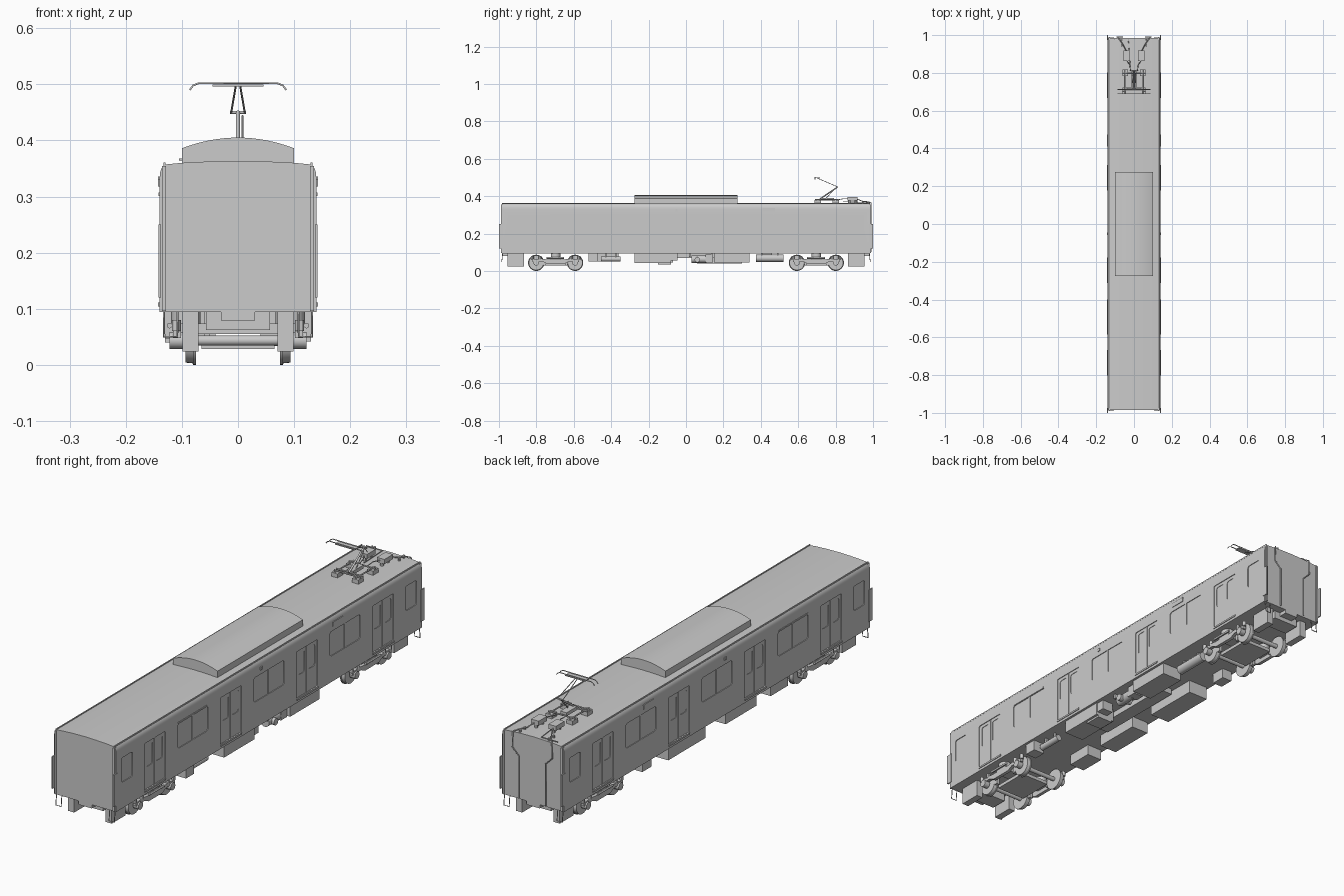
import bpy, bmesh, math
from mathutils import Vector


def finish(name, bm):
    bmesh.ops.recalc_face_normals(bm, faces=bm.faces)
    me = bpy.data.meshes.new(name)
    bm.to_mesh(me)
    bm.free()
    ob = bpy.data.objects.new(name, me)
    bpy.context.collection.objects.link(ob)
    return ob


def add_prism(bm, pts, axis, a, b):
    """Extrude a profile: (y,z) points along x, or (x,z) points along y."""
    def place(p, t):
        return (t, p[0], p[1]) if axis == 'x' else (p[0], t, p[1])
    lo = [bm.verts.new(place(p, a)) for p in pts]
    hi = [bm.verts.new(place(p, b)) for p in pts]
    n = len(pts)
    bm.faces.new(lo)
    bm.faces.new(hi[::-1])
    for i in range(n):
        bm.faces.new((lo[i], hi[i], hi[(i + 1) % n], lo[(i + 1) % n]))


def prism(name, pts, axis, a, b):
    bm = bmesh.new()
    add_prism(bm, pts, axis, a, b)
    return finish(name, bm)


def box(name, x0, x1, y0, y1, z0, z1):
    return prism(name, [(x0, z0), (x1, z0), (x1, z1), (x0, z1)], 'y', y0, y1)


def rod(name, p, q, r, r2=None, n=20):
    p, q = Vector(p), Vector(q)
    bm = bmesh.new()
    bmesh.ops.create_cone(bm, cap_ends=True, segments=n, radius1=r,
                          radius2=r if r2 is None else r2, depth=(q - p).length)
    ob = finish(name, bm)
    ob.location = (p + q) / 2
    ob.rotation_euler = (q - p).to_track_quat('Z', 'Y').to_euler()
    return ob


def tube(name, pts, r):
    cu = bpy.data.curves.new(name, 'CURVE')
    cu.dimensions = '3D'
    cu.bevel_depth, cu.bevel_resolution, cu.use_fill_caps = r, 1, True
    sp = cu.splines.new('POLY')
    sp.points.add(len(pts) - 1)
    for s, p in zip(sp.points, pts):
        s.co = (*p, 1)
    ob = bpy.data.objects.new(name, cu)
    bpy.context.collection.objects.link(ob)


def rrect(cy, cz, w, h, r=0.01):
    pts = []
    for k, (sy, sz) in enumerate([(1, 1), (-1, 1), (-1, -1), (1, -1)]):
        for j in range(4):
            a = math.radians(90 * k + 30 * j)
            pts.append((cy + sy * (w / 2 - r) + r * math.cos(a),
                        cz + sz * (h / 2 - r) + r * math.sin(a)))
    return pts


def carve(ob, shapes, depth):
    """Recess outlines into both sides of the body."""
    bm = bmesh.new()
    for pts in shapes:
        for s in (-1, 1):
            add_prism(bm, pts, 'x', s * (W - depth), s * (W + 0.02))
    cutter = finish('cutter', bm)
    cutter.hide_render = True
    mod = ob.modifiers.new('carve', 'BOOLEAN')
    mod.operation, mod.solver, mod.object = 'DIFFERENCE', 'EXACT', cutter
    dg = bpy.context.evaluated_depsgraph_get()
    me = bpy.data.meshes.new_from_object(ob.evaluated_get(dg))
    ob.modifiers.clear()
    ob.data = me
    bpy.data.objects.remove(cutter)


# Body shell with shallow arched roof
W, L = 0.14, 0.985
half = [(W, 0.094), (W, 0.328), (0.139, 0.342), (0.136, 0.351), (0.131, 0.357),
        (0.10, 0.360), (0.05, 0.3625)]
body = prism('body', half + [(0, 0.3635)] + [(-x, z) for x, z in half[::-1]], 'y', -L, L)
doors = [-0.735, -0.245, 0.245, 0.735]
shapes = [rrect(y, 0.207, 0.136, 0.19, 0.006) for y in doors]
shapes += [rrect(y, 0.25, 0.195, 0.1) for y in (-0.49, 0, 0.49)]
shapes += [rrect(y, 0.25, 0.072, 0.1) for y in (-0.915, 0.915)]
carve(body, shapes, 0.003)
carve(body, [rrect(y + s * 0.033, 0.245, 0.042, 0.088, 0.008) for y in doors for s in (-1, 1)], 0.005)

for s in (-1, 1):
    def side(name, a, b, y0, y1, z0, z1):
        box(name, min(s * a, s * b), max(s * a, s * b), y0, y1, z0, z1)
    # Door seams, window mullions, signs, gutters
    for y in doors:
        side('door_seam', 0.136, 0.139, y - 0.002, y + 0.002, 0.112, 0.302)
        side('door_step', 0.139, 0.143, y - 0.068, y + 0.068, 0.104, 0.111)
    for y in (-0.49, 0, 0.49):
        side('window_mullion', 0.136, 0.1395, y - 0.004, y + 0.004, 0.20, 0.30)
    side('destination_sign', 0.135, 0.1425, 0.41, 0.475, 0.318, 0.336)
    side('window_hood', 0.138, 0.142, -0.585, -0.40, 0.301, 0.307)
    side('side_lamp', 0.135, 0.143, -0.057, -0.046, 0.318, 0.33)
    side('roof_gutter', 0.129, 0.133, -L, L, 0.355, 0.3605)
    for e in (-1, 1):
        # Gap guards, corner steps, end posts
        y0, y1 = sorted((e * 0.975, e * 1.0))
        side('gap_guard', 0.137, 0.142, y0, y1, 0.12, 0.25)
        y0, y1 = sorted((e * 0.975, e * 0.99))
        side('corner_pillar', 0.128, 0.135, y0, y1, 0.096, 0.354)
        tube('corner_step', [(s * 0.132, e * 0.98, 0.096), (s * 0.132, e * 0.985, 0.05),
                             (s * 0.108, e * 0.985, 0.05), (s * 0.108, e * 0.98, 0.096)], 0.002)
        y0, y1 = sorted((e * 0.865, e * 0.955))
        side('end_post', 0.07, 0.099, y0, y1, 0.024, 0.095)

# Couplers at both ends
for e in (-1, 1):
    y0, y1 = sorted((e * 0.88, e * 0.95))
    box('coupler_pocket', -0.057, 0.057, y0, y1, 0.062, 0.095)
    y0, y1 = sorted((e * 0.94, e * 0.985))
    box('coupler_head', -0.03, 0.03, y0, y1, 0.079, 0.095)

# Arched roof cooling unit
arc = [(0.10 - 0.2 * i / 16, 0.405 - 0.019 * (1 - i / 8) ** 2) for i in range(17)]
prism('cooling_unit', [(-0.10, 0.358), (0.10, 0.358)] + arc, 'y', -0.275, 0.275)

# Bogies
frame = [(-0.125, 0.048), (-0.125, 0.062), (-0.08, 0.066), (-0.05, 0.062), (0.05, 0.062),
         (0.08, 0.066), (0.125, 0.062), (0.125, 0.048), (0.07, 0.05), (0.045, 0.038),
         (-0.045, 0.038), (-0.07, 0.05)]
for c in (-0.697, 0.697):
    box('bogie_bolster', -0.115, 0.115, c - 0.028, c + 0.028, 0.055, 0.074)
    box('bogie_base_plate', -0.065, 0.065, c - 0.075, c + 0.075, 0.028, 0.042)
    for s in (-1, 1):
        a, b = sorted((s * 0.102, s * 0.116))
        prism('bogie_side_frame', [(c + y, z) for y, z in frame], 'x', a, b)
        rod('air_spring', (s * 0.093, c, 0.072), (s * 0.093, c, 0.096), 0.026)
        rod('bogie_damper', (s * 0.122, c - 0.05, 0.07), (s * 0.122, c + 0.045, 0.07), 0.005, n=12)
        for d in (-0.104, 0.104):
            y = c + d
            rod('wheel_tread', (s * 0.079, y, 0.0435), (s * 0.094, y, 0.0435), 0.041, 0.0395, 32)
            rod('wheel_flange', (s * 0.075, y, 0.0435), (s * 0.08, y, 0.0435), 0.0435, n=32)
            rod('axle_box', (s * 0.098, y, 0.0435), (s * 0.122, y, 0.0435), 0.015)
            for k in (-0.02, 0.02):
                rod('axle_spring', (s * 0.11, y + k, 0.06), (s * 0.11, y + k, 0.08), 0.008, n=12)
            inner = c + d * 0.55
            box('brake_block', *sorted((s * 0.08, s * 0.094)), inner - 0.007, inner + 0.007, 0.03, 0.062)
    for d in (-0.104, 0.104):
        rod('axle', (-0.115, c + d, 0.0435), (0.115, c + d, 0.0435), 0.009)

# Underfloor equipment boxes
for x0, x1, y0, y1, z0 in [
        (0.04, 0.13, -0.275, -0.08, 0.042), (0.05, 0.12, -0.15, -0.08, 0.034),
        (0.075, 0.125, -0.08, -0.045, 0.055), (0.04, 0.13, 0.15, 0.34, 0.046),
        (0.08, 0.13, -0.52, -0.47, 0.05), (-0.13, -0.04, 0.06, 0.30, 0.04),
        (-0.13, -0.05, -0.27, -0.07, 0.046), (-0.13, -0.06, -0.47, -0.36, 0.05),
        (-0.125, -0.08, 0.40, 0.46, 0.052), (-0.03, 0.03, -0.2, 0.2, 0.07)]:
    box('equipment_box', x0, x1, y0, y1, z0, 0.095)
# Air tanks and compressor
rod('long_air_tank', (0.07, 0.375, 0.068), (0.07, 0.52, 0.068), 0.019)
rod('small_air_tank', (0.10, -0.455, 0.064), (0.10, -0.35, 0.064), 0.013)
for y in (-0.43, -0.375):
    box('tank_strap', 0.095, 0.105, y - 0.004, y + 0.004, 0.07, 0.095)
for y in (0.405, 0.49):
    box('tank_strap', 0.062, 0.078, y - 0.004, y + 0.004, 0.075, 0.095)
rod('compressor_motor', (0.10, 0.03, 0.063), (0.10, 0.11, 0.063), 0.02)
box('compressor_block', 0.075, 0.12, 0.105, 0.145, 0.045, 0.088)
rod('compressor_fan', (0.07, 0.06, 0.06), (0.13, 0.06, 0.06), 0.014)
for y in (0.02, 0.14):
    box('compressor_hanger', 0.08, 0.12, y - 0.005, y + 0.005, 0.075, 0.095)

# Pantograph base and insulators
for s in (-1, 1):
    for y in (0.705, 0.80):
        box('base_insulator', s * 0.047 - 0.014, s * 0.047 + 0.014, y - 0.017, y + 0.017, 0.36, 0.379)
    tube('base_rail', [(s * 0.047, 0.69, 0.382), (s * 0.047, 0.815, 0.382)], 0.003)
    # Roof arrester boxes on legs, and cables down the end wall
    x = s * 0.039
    box('arrester_box', x - 0.017, x + 0.017, 0.863, 0.918, 0.376, 0.395)
    for y in (0.872, 0.909):
        rod('arrester_leg', (x, y, 0.36), (x, y, 0.378), 0.007, n=12)
    tube('roof_cable', [(s * 0.018, 0.81, 0.38), (s * 0.022, 0.84, 0.386), (x, 0.87, 0.386)], 0.002)
    tube('end_cable', [(x, 0.91, 0.386), (s * 0.055, 0.945, 0.372), (s * 0.075, 0.975, 0.37),
                       (s * 0.088, 0.99, 0.363), (s * 0.09, 0.99, 0.30), (s * 0.06, 0.99, 0.27),
                       (s * 0.06, 0.99, 0.10)], 0.0025)
    for y in (0.945, 0.975):
        rod('cable_insulator', (s * 0.065, y, 0.359), (s * 0.065, y, 0.372), 0.005, n=10)
    # Pantograph arms and contact strips
    tube('upper_arm', [(s * 0.012, 0.81, 0.45), (s * 0.004, 0.70, 0.497)], 0.0018)
for y in (0.705, 0.72, 0.80):
    tube('base_crossbar', [(-0.06, y, 0.382), (0.06, y, 0.382)], 0.003)
tube('lower_arm', [(0, 0.715, 0.384), (0, 0.812, 0.45)], 0.004)
tube('guide_rod', [(0.008, 0.745, 0.384), (0.008, 0.80, 0.444)], 0.0018)
tube('elbow_shaft', [(-0.014, 0.811, 0.45), (0.014, 0.811, 0.45)], 0.003)
box('raising_cylinder', -0.014, 0.014, 0.72, 0.79, 0.376, 0.39)
for y in (0.69, 0.712):
    tube('contact_strip', [(-0.086, y, 0.49), (-0.08, y, 0.498), (-0.07, y, 0.502),
                           (0.07, y, 0.502), (0.08, y, 0.498), (0.086, y, 0.49)], 0.0018)
box('head_carrier', -0.045, 0.045, 0.688, 0.714, 0.496, 0.5)
tube('earth_lead', [(-0.105, 0.975, 0.366), (-0.03, 0.975, 0.366), (-0.02, 0.84, 0.37)], 0.002)

# Smooth rounded parts while keeping edges sharp
bpy.ops.object.select_all(action='DESELECT')
for ob in bpy.context.scene.objects:
    if ob.type == 'MESH':
        ob.select_set(True)
        bpy.context.view_layer.objects.active = ob
bpy.ops.object.shade_smooth_by_angle()
